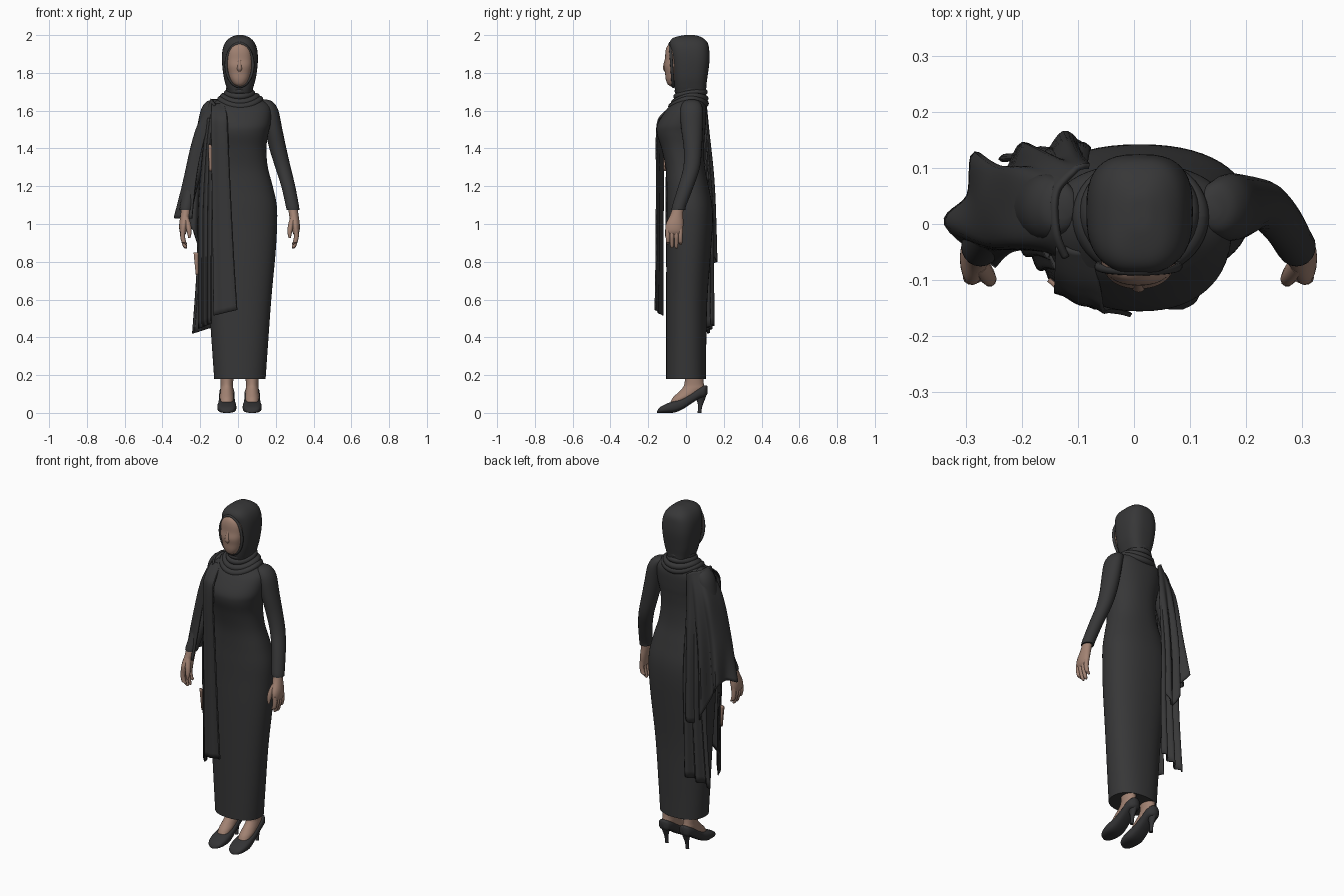
import bpy, bmesh, math
from mathutils import Vector

CX = 0.008  # body centre line


def material(name, rgb):
    m = bpy.data.materials.new(name)
    m.diffuse_color = (*rgb, 1)
    return m


CLOTH = material("charcoal cloth", (0.038, 0.038, 0.039))
SHOE = material("dark shoe", (0.034, 0.034, 0.036))
SKIN = material("skin", (0.36, 0.225, 0.17))


def dense(rows, k=5):
    """Catmull-Rom interpolation of rows of numbers."""
    out = []
    for i in range(len(rows) - 1):
        a, b, c, d = (rows[max(i - 1, 0)], rows[i], rows[i + 1], rows[min(i + 2, len(rows) - 1)])
        for s in range(k):
            t = s / k
            out.append(tuple(0.5 * (2 * q + (r - p) * t + (2 * p - 5 * q + 4 * r - w) * t * t
                                    + (3 * q - p - 3 * r + w) * t ** 3)
                             for p, q, r, w in zip(a, b, c, d)))
    return out + [tuple(rows[-1])]


def build(name, loops, mat, closed=True, thick=0):
    """Skin a list of equal point loops; capped when closed, solidified when a sheet."""
    bm = bmesh.new()
    vs = [[bm.verts.new(p) for p in loop] for loop in loops]
    n = len(vs[0])
    for a, b in zip(vs, vs[1:]):
        for i in range(n if closed else n - 1):
            j = (i + 1) % n
            bm.faces.new((a[i], a[j], b[j], b[i]))
    if closed:
        bm.faces.new(vs[0])
        bm.faces.new(vs[-1])
    bmesh.ops.recalc_face_normals(bm, faces=bm.faces)
    me = bpy.data.meshes.new(name)
    bm.to_mesh(me)
    bm.free()
    me.materials.append(mat)
    ob = bpy.data.objects.new(name, me)
    bpy.context.collection.objects.link(ob)
    if thick:
        mod = ob.modifiers.new("thickness", "SOLIDIFY")
        mod.thickness, mod.offset = thick, 0
    return ob


def unit(n, p):
    """Superellipse outline."""
    pts = []
    for i in range(n):
        c, s = math.cos(math.tau * i / n), math.sin(math.tau * i / n)
        pts.append((math.copysign(abs(c) ** (2 / p), c), math.copysign(abs(s) ** (2 / p), s)))
    return pts


def body(name, rows, mat, p=2.0, cx=CX, n=40, k=5):
    """Upright form from rows of (z, half width, front y, back y)."""
    loops = [[(cx + w * c, (f + b) / 2 + (b - f) / 2 * s, z) for c, s in unit(n, p)]
             for z, w, f, b in dense(rows, k)]
    return build(name, loops, mat)


def limb(name, rows, mat, side, n=20):
    """Limb from rows of (x, y, z, rx, ry); side -1 mirrors it over the centre line."""
    loops = [[(CX + side * (x - CX + rx * c), y + ry * s, z) for c, s in unit(n, 2)]
             for x, y, z, rx, ry in dense(rows, 4)]
    return build(name, loops, mat)


def ring(name, c, rx, ry, r, tilt, mat, drop=0, upright=False):
    """Elliptical roll of cloth; tilt lowers the front, drop lowers front and back."""
    loops = []
    N = 49
    for i in range(N):
        a = math.tau * i / (N - 1)
        ca, sa = math.cos(a), math.sin(a)
        flat = Vector((rx * ca, 0, ry * sa)) if upright else Vector((rx * ca, ry * sa, 0))
        shift = Vector((0, tilt * sa, 0)) if upright else Vector((0, 0, tilt * sa - drop * sa * sa))
        ax = Vector((0, 1, 0)) if upright else Vector((0, 0, 1))
        loops.append([Vector(c) + flat + shift + r * (u * flat.normalized() + v * ax) for u, v in unit(12, 2)])
    return build(name, loops, mat)


def panel(name, rows, folds, amp, slant, mat=CLOTH):
    """Hanging cloth from rows of (z, x0, y0, x1, y1) with vertical folds."""
    data = dense(rows, 6)
    loops = []
    for i, (z, x0, y0, x1, y1) in enumerate(data):
        t = i / (len(data) - 1)
        loops.append([(x0 + (x1 - x0) * u, y0 + (y1 - y0) * u
                       + amp * (0.3 + 0.7 * t) * math.sin(math.tau * folds * u + 0.6 * t),
                       z + slant * (u - 0.5) * t) for u in [j / 36 for j in range(37)]])
    return build(name, loops, mat, closed=False, thick=0.008)


# Long dress
body("dress", [(0.18, 0.136, -0.105, 0.105), (0.35, 0.148, -0.105, 0.107), (0.6, 0.166, -0.105, 0.113),
               (0.85, 0.189, -0.104, 0.132), (1.0, 0.197, -0.102, 0.142), (1.1, 0.195, -0.102, 0.139),
               (1.2, 0.174, -0.102, 0.12), (1.3, 0.148, -0.108, 0.1), (1.4, 0.14, -0.13, 0.095),
               (1.48, 0.151, -0.154, 0.1), (1.53, 0.162, -0.15, 0.105), (1.6, 0.165, -0.108, 0.108),
               (1.635, 0.15, -0.075, 0.103), (1.665, 0.105, -0.045, 0.093), (1.69, 0.05, -0.02, 0.08)],
     CLOTH, p=2.25, cx=0.01, n=56)

# Headscarf, face opening and neck folds
body("hood", [(1.66, 0.06, -0.04, 0.1), (1.70, 0.064, -0.055, 0.105), (1.73, 0.073, -0.062, 0.107),
              (1.78, 0.086, -0.07, 0.114), (1.86, 0.095, -0.078, 0.124), (1.92, 0.092, -0.085, 0.123),
              (1.96, 0.078, -0.087, 0.114), (1.985, 0.054, -0.068, 0.088), (1.998, 0.024, -0.02, 0.055),
              (2.0, 0.004, 0.01, 0.03)], CLOTH, p=2.8, cx=0.01)
body("face", [(1.728, 0.012, -0.08, 0.0), (1.74, 0.034, -0.097, 0.0), (1.765, 0.05, -0.107, 0.0),
              (1.80, 0.06, -0.111, 0.0), (1.835, 0.066, -0.116, 0.0), (1.87, 0.068, -0.111, 0.0),
              (1.91, 0.065, -0.109, 0.0), (1.938, 0.052, -0.102, 0.0), (1.957, 0.025, -0.087, 0.0)],
     SKIN, p=2.3, n=48)
body("nose", [(1.805, 0.008, -0.112, -0.09), (1.82, 0.015, -0.1215, -0.09), (1.84, 0.013, -0.1205, -0.09),
              (1.875, 0.01, -0.111, -0.09)], SKIN, n=20)
ring("hood_rim", (CX, -0.076, 1.842), 0.071, 0.114, 0.008, -0.008, CLOTH, upright=True)
for nm, c, rx, ry, r, tilt, drop in [
        ("cowl_low", (CX + 0.004, 0.013, 1.66), 0.104, 0.09, 0.018, 0.008, 0.03),
        ("cowl_mid", (CX + 0.002, 0.02, 1.674), 0.088, 0.08, 0.019, 0.01, 0.02),
        ("cowl_high", (CX, 0.024, 1.692), 0.066, 0.074, 0.017, 0.012, 0.005),
        ("neck_fold", (CX, 0.024, 1.715), 0.058, 0.071, 0.014, 0.012, 0.0)]:
    ring(nm, c, rx, ry, r, tilt, CLOTH, drop)

# Arms, hands, feet and shoes on both sides
for side, tag in ((1, "left"), (-1, "right")):
    limb(tag + "_sleeve", [(0.14, 0.03, 1.658, 0.015, 0.02), (0.15, 0.03, 1.645, 0.036, 0.045),
                           (0.17, 0.03, 1.6, 0.044, 0.06), (0.189, 0.032, 1.5, 0.046, 0.057),
                           (0.211, 0.036, 1.4, 0.045, 0.048), (0.238, 0.03, 1.3, 0.041, 0.044),
                           (0.266, 0.0, 1.2, 0.037, 0.041), (0.287, -0.035, 1.1, 0.035, 0.037),
                           (0.291, -0.04, 1.075, 0.034, 0.036)], CLOTH, side)
    limb(tag + "_palm", [(0.289, -0.04, 1.1, 0.025, 0.027), (0.295, -0.049, 1.05, 0.025, 0.034),
                         (0.303, -0.06, 1.0, 0.024, 0.046), (0.306, -0.063, 0.965, 0.02, 0.046),
                         (0.306, -0.063, 0.945, 0.012, 0.042)], SKIN, side)
    for i, (y, tip) in enumerate([(-0.096, 0.892), (-0.074, 0.872), (-0.051, 0.87), (-0.029, 0.89)]):
        limb(f"{tag}_finger_{i + 1}", [(0.306, y, 0.975, 0.014, 0.013), (0.309, y, 0.935, 0.013, 0.012),
                                       (0.303, y, 0.905, 0.012, 0.011), (0.296, y, tip + 0.008, 0.01, 0.009),
                                       (0.292, y, tip, 0.004, 0.004)], SKIN, side, 10)
    limb(tag + "_thumb", [(0.294, -0.07, 1.04, 0.016, 0.018), (0.28, -0.09, 0.995, 0.015, 0.016),
                          (0.274, -0.1, 0.955, 0.012, 0.012), (0.274, -0.104, 0.925, 0.005, 0.005)],
         SKIN, side, 10)
    fx = CX + side * 0.067
    body(tag + "_foot", [(0.058, 0.032, -0.082, -0.02), (0.08, 0.036, -0.07, 0.03), (0.105, 0.035, -0.045, 0.075),
                         (0.13, 0.034, -0.02, 0.098), (0.155, 0.033, -0.008, 0.094), (0.22, 0.038, -0.004, 0.088)],
         SKIN, cx=fx, n=24)
    shoe = [(-0.153, 0, 0.01, 0.012), (-0.138, 0, 0.03, 0.037), (-0.10, 0, 0.05, 0.049),
            (-0.06, 0.002, 0.064, 0.05), (-0.02, 0.018, 0.077, 0.045), (0.03, 0.05, 0.108, 0.041),
            (0.07, 0.076, 0.133, 0.04), (0.1, 0.085, 0.146, 0.032), (0.113, 0.1, 0.142, 0.012)]
    build(tag + "_shoe", [[(fx + w * c, y, (a + b) / 2 + (b - a) / 2 * s) for c, s in unit(24, 2.8)]
                          for y, a, b, w in dense(shoe, 4)], SHOE)
    body(tag + "_heel", [(0, 0.01, 0.061, 0.081), (0.035, 0.01, 0.064, 0.086), (0.07, 0.016, 0.056, 0.1),
                         (0.1, 0.03, 0.045, 0.11)], SHOE, cx=fx, n=16)

# Shawl draped over one shoulder and arm: columns of points from shoulder to hem
columns = [
    [(-.12, -.06, 1.635), (-.165, -.045, 1.5), (-.215, -.045, 1.28), (-.245, -.075, 1.03)],
    [(-.135, -.02, 1.655), (-.213, -.03, 1.5), (-.268, -.03, 1.28), (-.335, 0, 1.03)],
    [(-.14, .03, 1.662), (-.218, .03, 1.5), (-.272, .04, 1.28), (-.295, .05, 1.05)],
    [(-.135, .06, 1.66), (-.21, .09, 1.5), (-.25, .1, 1.28), (-.285, .125, 1.03)],
    [(-.12, .08, 1.66), (-.18, .1, 1.5), (-.215, .09, 1.25), (-.235, .085, .96)],
    [(-.11, .09, 1.66), (-.152, .118, 1.5), (-.19, .138, 1.2), (-.2, .142, .86)],
    [(-.1, .1, 1.655), (-.13, .112, 1.5), (-.155, .112, 1.2), (-.165, .115, .8)],
    [(-.09, .103, 1.65), (-.105, .118, 1.5), (-.12, .148, 1.2), (-.125, .162, .8)],
    [(-.08, .103, 1.64), (-.085, .108, 1.5), (-.092, .122, 1.2), (-.095, .135, .85)]]
flat = dense([sum(col, ()) for col in columns], 6)
build("shawl_drape", [dense([f[i:i + 3] for i in range(0, 12, 3)], 8) for f in flat],
      CLOTH, closed=False, thick=0.01)

# Hanging shawl ends
panel("shawl_front_end", [(1.635, -.14, -.04, -.075, -.05), (1.58, -.142, -.1, -.06, -.122),
                          (1.5, -.142, -.12, -.055, -.154), (1.2, -.138, -.122, -.042, -.155),
                          (0.8, -.133, -.125, -.022, -.157), (0.53, -.13, -.125, -.005, -.161)], 1.5, 0.004, 0.03)
panel("shawl_side_end", [(1.56, -.165, -.04, -.12, -.1), (1.4, -.185, -.03, -.135, -.1),
                         (1.1, -.21, -.03, -.138, -.105), (0.8, -.21, -.02, -.14, -.1),
                         (0.46, -.21, -.01, -.14, -.1)], 3, 0.01, 0.03)
panel("shawl_back_end", [(1.5, -.18, .1, -.085, .106), (1.1, -.213, .11, -.08, .135),
                         (0.8, -.215, .11, -.08, .135), (0.445, -.24, .105, -.085, .138)], 2.5, 0.015, 0.05)

# Skin-toned lining glimpsed between the shawl folds
panel("upper_lining", [(1.42, -.153, -.1, -.135, -.115), (1.28, -.153, -.1, -.13, -.115)], 1, 0.001, 0, SKIN)
panel("lower_lining", [(0.85, -.234, -.02, -.21, -.03), (0.73, -.222, -.02, -.21, -.03)], 1, 0.001, 0, SKIN)

# Smooth shading
bpy.ops.object.select_all(action="SELECT")
bpy.context.view_layer.objects.active = bpy.data.objects["dress"]
bpy.ops.object.shade_smooth_by_angle(angle=math.radians(50))
